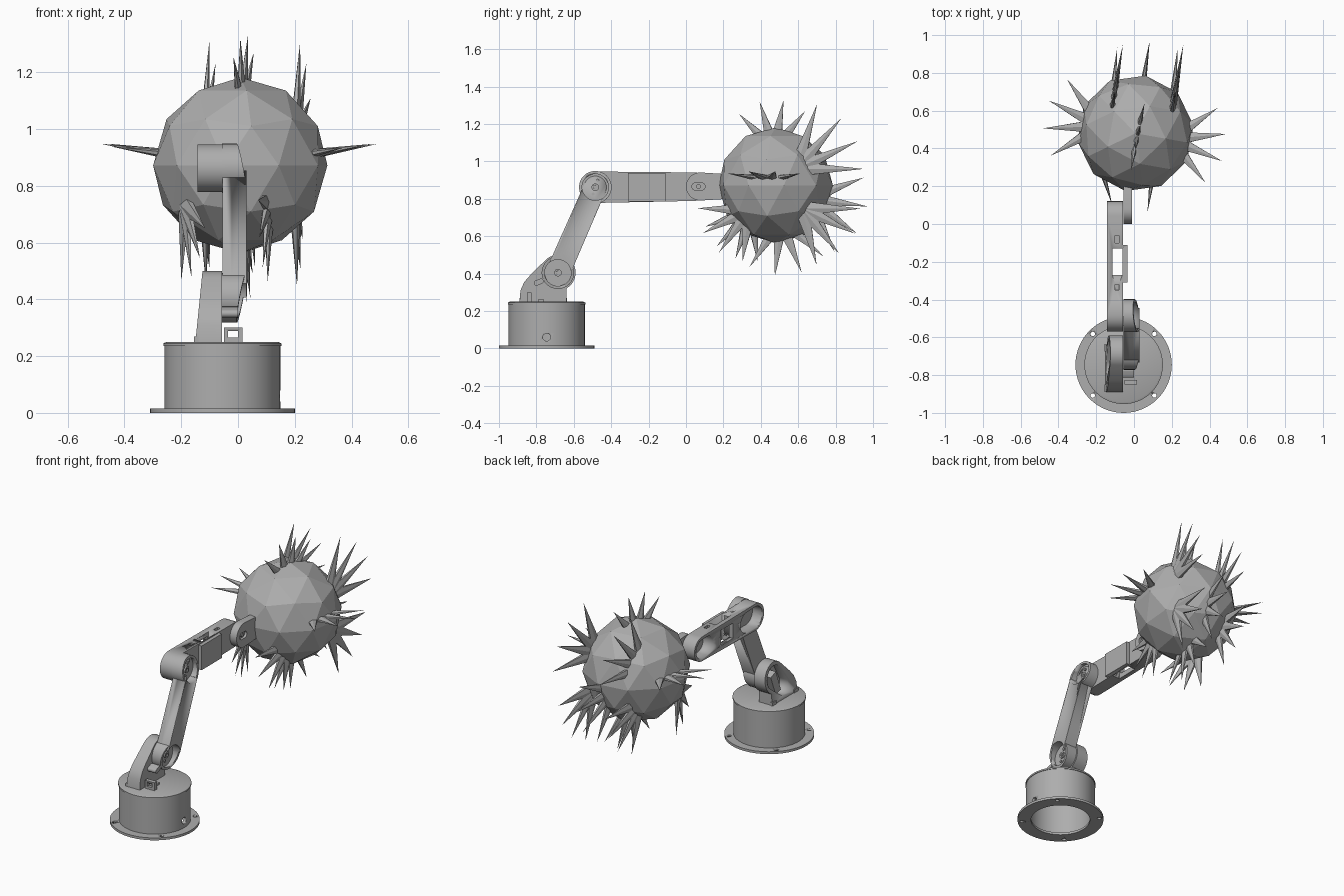
import bpy, bmesh, math
from mathutils import Vector, Matrix

cube = bpy.data.objects.get("Cube")
if cube:
    bpy.data.objects.remove(cube, do_unlink=True)

GREY = (0.42, 0.42, 0.42, 1)
grey = bpy.data.materials.new("plain grey")
grey.use_nodes = True
grey.diffuse_color = GREY
grey.node_tree.nodes["Principled BSDF"].inputs["Base Color"].default_value = GREY


def finish(name, bm, smooth=True):
    bmesh.ops.recalc_face_normals(bm, faces=bm.faces)
    me = bpy.data.meshes.new(name)
    bm.to_mesh(me)
    bm.free()
    me.materials.append(grey)
    ob = bpy.data.objects.new(name, me)
    bpy.context.collection.objects.link(ob)
    if smooth:
        select(ob)
        bpy.ops.object.shade_smooth_by_angle(angle=math.radians(30))
    return ob


def select(ob):
    bpy.ops.object.select_all(action='DESELECT')
    ob.select_set(True)
    bpy.context.view_layer.objects.active = ob


def prism(name, pts, x0, x1):
    """Extrude a (y, z) outline along x."""
    bm = bmesh.new()
    face = bm.faces.new([bm.verts.new((x0, y, z)) for y, z in pts])
    new = bmesh.ops.extrude_face_region(bm, geom=[face])["geom"]
    for v in new:
        if isinstance(v, bmesh.types.BMVert):
            v.co.x = x1
    return finish(name, bm)


def box(name, lo, hi):
    return prism(name, [(lo[1], lo[2]), (hi[1], lo[2]), (hi[1], hi[2]), (lo[1], hi[2])], lo[0], hi[0])


def capsule(a, ra, b, rb, n=14):
    """Outline around two circles in (y, z)."""
    dy, dz = b[0] - a[0], b[1] - a[1]
    th = math.atan2(dz, dy)
    half = math.acos((ra - rb) / math.hypot(dy, dz))
    pts = []
    for c, r, s, e in ((b, rb, th - half, th + half), (a, ra, th + half, th + 2 * math.pi - half)):
        for i in range(n + 1):
            t = s + (e - s) * i / n
            pts.append((c[0] + r * math.cos(t), c[1] + r * math.sin(t)))
    return pts


def disc(c, r, n=32):
    return [(c[0] + r * math.cos(2 * math.pi * i / n), c[1] + r * math.sin(2 * math.pi * i / n)) for i in range(n)]


def lathe(name, profile, centre, n=64):
    """Closed (radius, z) ring profile spun about z."""
    bm = bmesh.new()
    rings = [[bm.verts.new((centre[0] + r * math.cos(2 * math.pi * i / n), centre[1] + r * math.sin(2 * math.pi * i / n), z))
              for r, z in profile] for i in range(n)]
    m = len(profile)
    for i in range(n):
        p, q = rings[i], rings[(i + 1) % n]
        for j in range(m):
            bm.faces.new((p[j], q[j], q[(j + 1) % m], p[(j + 1) % m]))
    return finish(name, bm)


def cut(ob, *cutters):
    for c in cutters:
        mod = ob.modifiers.new("cut", 'BOOLEAN')
        mod.operation, mod.solver, mod.object = 'DIFFERENCE', 'EXACT', c
        select(ob)
        bpy.ops.object.modifier_apply(modifier=mod.name)
        bpy.data.objects.remove(c, do_unlink=True)


def post(name, centre, r, z0, z1):
    bm = bmesh.new()
    bmesh.ops.create_cone(bm, cap_ends=True, segments=16, radius1=r, radius2=r, depth=z1 - z0)
    bmesh.ops.translate(bm, verts=bm.verts, vec=(centre[0], centre[1], (z0 + z1) / 2))
    return finish(name, bm)


# Base drum, flange and lid
BASE = (-0.055, -0.745)
flange = lathe("base_flange", [(0.175, 0), (0.255, 0), (0.255, 0.015), (0.175, 0.015)], BASE)
for sx in (-1, 1):
    for sy in (-1, 1):
        cut(flange, post("hole", (BASE[0] + sx * 0.163, BASE[1] + sy * 0.163), 0.012, -0.05, 0.05))
drum = lathe("base_drum", [(0.185, 0.01), (0.204, 0.01), (0.204, 0.036), (0.204, 0.084), (0.204, 0.237), (0.185, 0.237)], BASE)
cut(drum, prism("cable_hole", disc((-0.745, 0.06), 0.02), 0.0, 0.3))
lathe("base_lid", [(0.001, 0.235), (0.208, 0.235), (0.208, 0.245), (0.197, 0.25), (0.001, 0.25)], BASE)

# Cable clip on the lid
clip = box("lid_clip", (-0.05, -0.85, 0.248), (0.015, -0.825, 0.3))
cut(clip, box("hole", (-0.035, -0.9, 0.265), (0.0, -0.8, 0.288)))
box("lid_stud", (-0.05, -0.79, 0.248), (-0.01, -0.76, 0.262))

# Shoulder bracket: a leaning shell open on its outer side, with a servo inside
SHOULDER, ELBOW, WRIST = (-0.685, 0.405), (-0.485, 0.862), (0.045, 0.865)
arc = [(SHOULDER[0] + 0.095 * math.cos(math.radians(a)), SHOULDER[1] + 0.095 * math.sin(math.radians(a)))
       for a in range(-50, 136, 12)]
bracket = prism("shoulder_bracket", [(-0.89, 0.248), (-0.64, 0.248), (-0.64, 0.32)] + arc +
                [(-0.83, 0.395), (-0.865, 0.355), (-0.885, 0.31)], -0.15, -0.057)
for v in bracket.data.vertices:
    if v.co.x < -0.1:
        v.co.x += (v.co.z - 0.25) * 0.1
cut(bracket, prism("pocket", capsule((-0.755, 0.325), 0.05, SHOULDER, 0.072), -0.3, -0.085))
prism("shoulder_servo", [(-0.76, 0.30), (-0.71, 0.285), (-0.66, 0.41), (-0.71, 0.43)], -0.125, -0.08)
for y in (-0.87, -0.655):
    box("bracket_foot", (-0.155, y - 0.02, 0.248), (-0.14, y + 0.02, 0.27))
prism("bracket_screw", capsule((-0.80, 0.35), 0.014, (-0.775, 0.36), 0.014), -0.06, 0.0)

# Lower arm: raised spine ending in a sloping recessed cup at each joint
spine = prism("lower_arm", capsule(SHOULDER, 0.064, ELBOW, 0.06), -0.055, 0.03)
axis = Vector((0, ELBOW[0] - SHOULDER[0], ELBOW[1] - SHOULDER[1])).normalized()
for name, c, end in (("shoulder", SHOULDER, -1), ("elbow", ELBOW, 1)):
    cut(spine, prism("recess", disc(c, 0.07), -0.022, 0.2))
    cup = prism(name + "_cup", disc(c, 0.087), -0.056, 0.012)
    for v in cup.data.vertices:
        if v.co.x > 0:
            v.co.x -= 0.2 * end * (v.co - Vector((0, *c))).dot(axis)
    cut(cup, prism("recess", disc(c, 0.071), -0.022, 0.1))
    hub = prism(name + "_hub", disc(c, 0.02, 16), -0.03, -0.012)
    cut(hub, prism("hole", disc(c, 0.01, 12), -0.02, 0.1))
    for s in (-1, 1):
        prism(name + "_bolt", disc((c[0] + s * 0.012, c[1] + s * 0.036), 0.008, 10), -0.03, -0.015)

# Upper arm: long shell, pocketed from the outer side, with a central servo frame
upper = prism("upper_arm", capsule(ELBOW, 0.084, WRIST, 0.076), -0.143, -0.057)
cut(upper, prism("pocket", capsule(ELBOW, 0.066, (-0.40, 0.862), 0.064), -0.3, -0.075),
    prism("pocket", capsule((-0.005, 0.865), 0.058, WRIST, 0.058), -0.3, -0.075))
frame = box("servo_frame", (-0.137, -0.31, 0.786), (-0.035, -0.11, 0.937))
for part in (upper, frame):
    cut(part, box("window", (-0.115, -0.27, 0.7), (-0.062, -0.13, 1.0)),
        box("side_window", (-0.3, -0.26, 0.815), (-0.08, -0.14, 0.91)))
cut(upper, box("slot", (-0.1, -0.10, 0.92), (-0.08, -0.06, 1.0)), box("slot", (-0.1, -0.35, 0.92), (-0.08, -0.32, 1.0)))

# Wrist plate holding the ball
wrist = prism("wrist_plate", capsule((0.075, 0.866), 0.075, (0.22, 0.866), 0.066), -0.056, -0.01)
cut(wrist, prism("hole", capsule((0.052, 0.866), 0.02, (0.082, 0.866), 0.02), -0.025, 0.1))
prism("wrist_bolt", disc((0.067, 0.866), 0.012, 12), -0.03, -0.015)

# Faceted ball
BALL = Vector((0.008, 0.48, 0.872))
bm = bmesh.new()
bmesh.ops.create_icosphere(bm, subdivisions=2, radius=0.31)
bmesh.ops.rotate(bm, verts=bm.verts, cent=(0, 0, 0), matrix=Matrix.Rotation(math.radians(-10), 3, 'Z'))
bmesh.ops.translate(bm, verts=bm.verts, vec=BALL)
finish("ball", bm, smooth=False)


def spike_fan(name, focus, d, t, length, step):
    """Four flattened spikes spreading from a focus in the plane of d and t."""
    d = Vector(d).normalized()
    t = Vector(t)
    t = (t - d * t.dot(d)).normalized()
    n = d.cross(t)
    bm = bmesh.new()
    for k in (-1.5, -0.5, 0.5, 1.5):
        a = math.radians(k * step)
        along = d * math.cos(a) + t * math.sin(a)
        across = n.cross(along)
        cone = bmesh.ops.create_cone(bm, cap_ends=True, segments=6, radius1=0.045, radius2=0, depth=length)["verts"]
        for v in cone:
            v.co = Vector(focus) + across * v.co.x + n * v.co.y * 0.5 + along * (v.co.z + length / 2)
    finish(name, bm, smooth=False)


# Fans pointing straight out of the ball
for name, d, t, length in (("left", (1, -0.16, 0.16), (0.16, 1, 0), 0.3),
                           ("right", (-1, 0.21, 0.16), (0.2, 1, 0), 0.31),
                           ("top", (0.03, -0.05, 1), (0.2, 1, 0), 0.27),
                           ("bottom", (0.06, 0.14, -1), (0.1, 1, 0), 0.3),
                           ("back", (0.14, 0.9, -0.36), (0.05, 0.4, 0.9), 0.32)):
    spike_fan(name + "_spikes", BALL + Vector(d).normalized() * 0.19, d, t, length, 28)


def upright_fan(name, focus, heading, pitch, length, step):
    """Fan standing in a vertical plane."""
    p = math.radians(pitch)
    h = Vector((heading[0], heading[1], 0)).normalized()
    up = Vector((0, 0, 1))
    spike_fan(name + "_spikes", focus, h * math.cos(p) + up * math.sin(p), up * math.cos(p) - h * math.sin(p), length, step)


# Paired fans in parallel upright planes
for side, x in (("left", 0.2), ("right", -0.12)):
    upright_fan("back_upper_" + side, (x, 0.59, 0.96), (0.17, 1), 36, 0.365, 24)
    upright_fan("back_lower_" + side, (x, 0.62, 0.75), (0.1, 1), -38, 0.315, 25)
upright_fan("front_lower_left", (0.11, 0.34, 0.74), (-0.14, -1), -40, 0.28, 28)
upright_fan("front_lower_right", (-0.19, 0.35, 0.74), (0.3, -1), -58, 0.275, 26)
